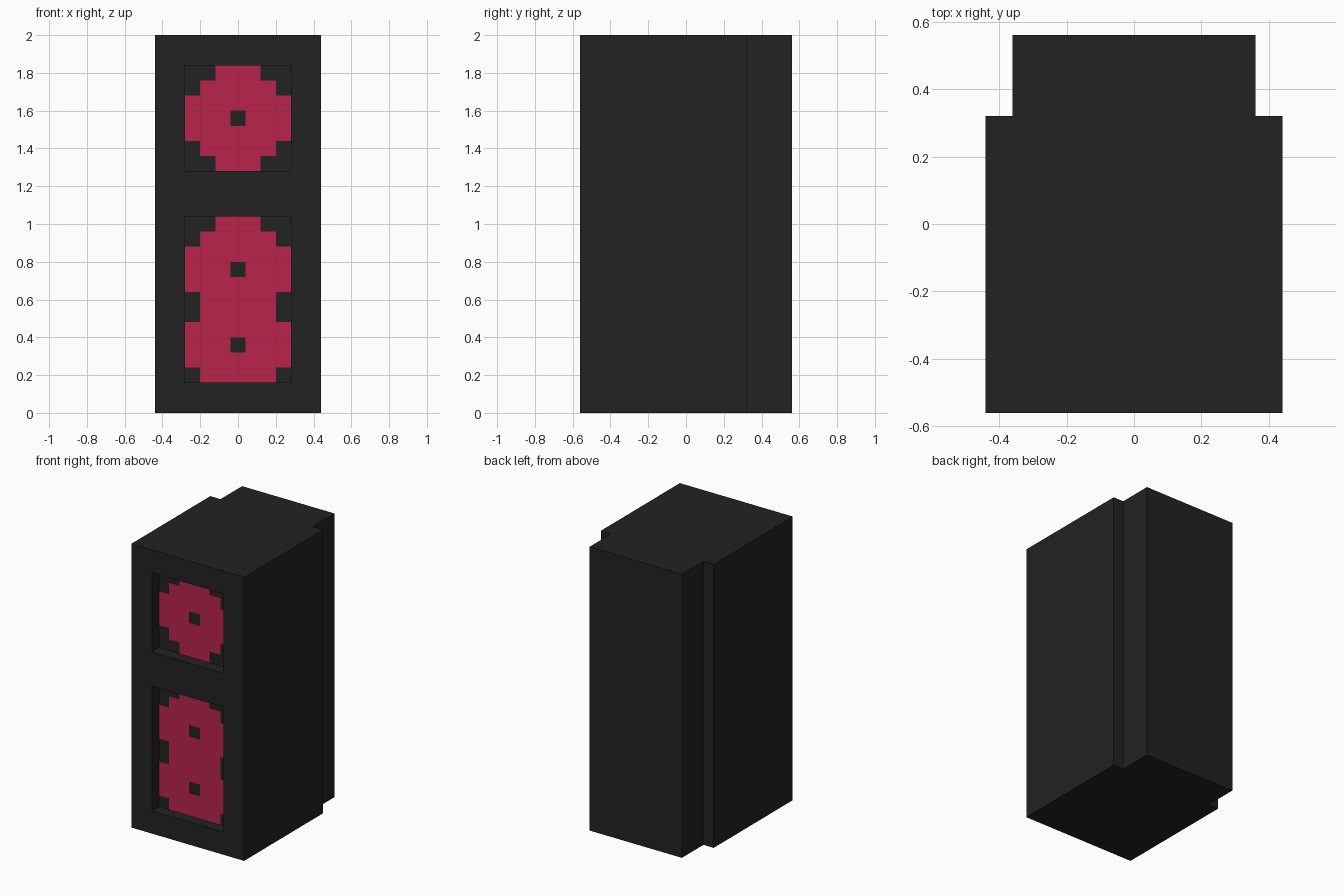
import bpy, bmesh

cube = bpy.data.objects.get("Cube")
if cube:
    bpy.data.objects.remove(cube, do_unlink=True)

U = 0.08          # block unit
FRONT = -0.56
FLOOR = FRONT + U  # back of the recesses


def material(name, rgb):
    m = bpy.data.materials.new(name)
    m.use_nodes = True
    m.diffuse_color = (*rgb, 1)
    bsdf = m.node_tree.nodes["Principled BSDF"]
    bsdf.inputs["Base Color"].default_value = (*rgb, 1)
    bsdf.inputs["Roughness"].default_value = 0.9
    return m


def make_object(name, bm, mat):
    bmesh.ops.recalc_face_normals(bm, faces=bm.faces[:])
    me = bpy.data.meshes.new(name)
    bm.to_mesh(me)
    bm.free()
    me.materials.append(mat)
    ob = bpy.data.objects.new(name, me)
    bpy.context.scene.collection.objects.link(ob)
    return ob


def prism(name, outline, z0, z1, mat):
    """Extrude an xy outline from z0 up to z1."""
    bm = bmesh.new()
    face = bm.faces.new([bm.verts.new((x, y, z0)) for x, y in outline])
    up = bmesh.ops.extrude_face_region(bm, geom=[face])["geom"]
    bmesh.ops.translate(bm, vec=(0, 0, z1 - z0),
                        verts=[g for g in up if isinstance(g, bmesh.types.BMVert)])
    return make_object(name, bm, mat)


def inlay(name, top, widths, hole_rows, mat):
    """Thin stepped plate: one row of cells per width, with single-cell holes."""
    bm = bmesh.new()
    for r, width in enumerate(widths):
        z = top - r * U
        for c in range(width):
            x = (c - width / 2) * U
            if r in hole_rows and c == width // 2:
                continue
            bm.faces.new([bm.verts.new((px, FLOOR, pz)) for px, pz in
                          ((x, z - U), (x + U, z - U), (x + U, z), (x, z))])
    bmesh.ops.remove_doubles(bm, verts=bm.verts[:], dist=0.001)
    ob = make_object(name, bm, mat)
    solid = ob.modifiers.new("thickness", 'SOLIDIFY')
    solid.thickness = 0.004
    solid.offset = 0
    return ob


charcoal = material("charcoal", (0.016, 0.016, 0.016))
crimson = material("crimson", (0.479, 0.017, 0.072))

# Cabinet with a narrower back section
half = [(0.44, FRONT), (0.44, 0.32), (0.36, 0.32), (0.36, 0.56)]
outline = half + [(-x, y) for x, y in reversed(half)]
cabinet = prism("cabinet", outline, 0, 2, charcoal)

# Two recesses cut into the front
for z0, z1 in ((1.28, 1.84), (0.16, 1.04)):
    rect = [(-0.28, FRONT - U), (0.28, FRONT - U), (0.28, FLOOR), (-0.28, FLOOR)]
    cutter = prism("recess_cutter", rect, z0, z1, charcoal)
    cutter.hide_render = True
    cut = cabinet.modifiers.new("recess", 'BOOLEAN')
    cut.operation = 'DIFFERENCE'
    cut.solver = 'EXACT'
    cut.object = cutter
    bpy.context.view_layer.objects.active = cabinet
    bpy.ops.object.modifier_apply(modifier=cut.name)
    bpy.data.objects.remove(cutter, do_unlink=True)

# Coloured speaker faces inside the recesses
inlay("upper_speaker", 1.84, [3, 5, 7, 7, 7, 5, 3], {3}, crimson)
inlay("lower_speaker", 1.04, [3, 5, 7, 7, 7, 5, 5, 7, 7, 7, 5], {3, 8}, crimson)
